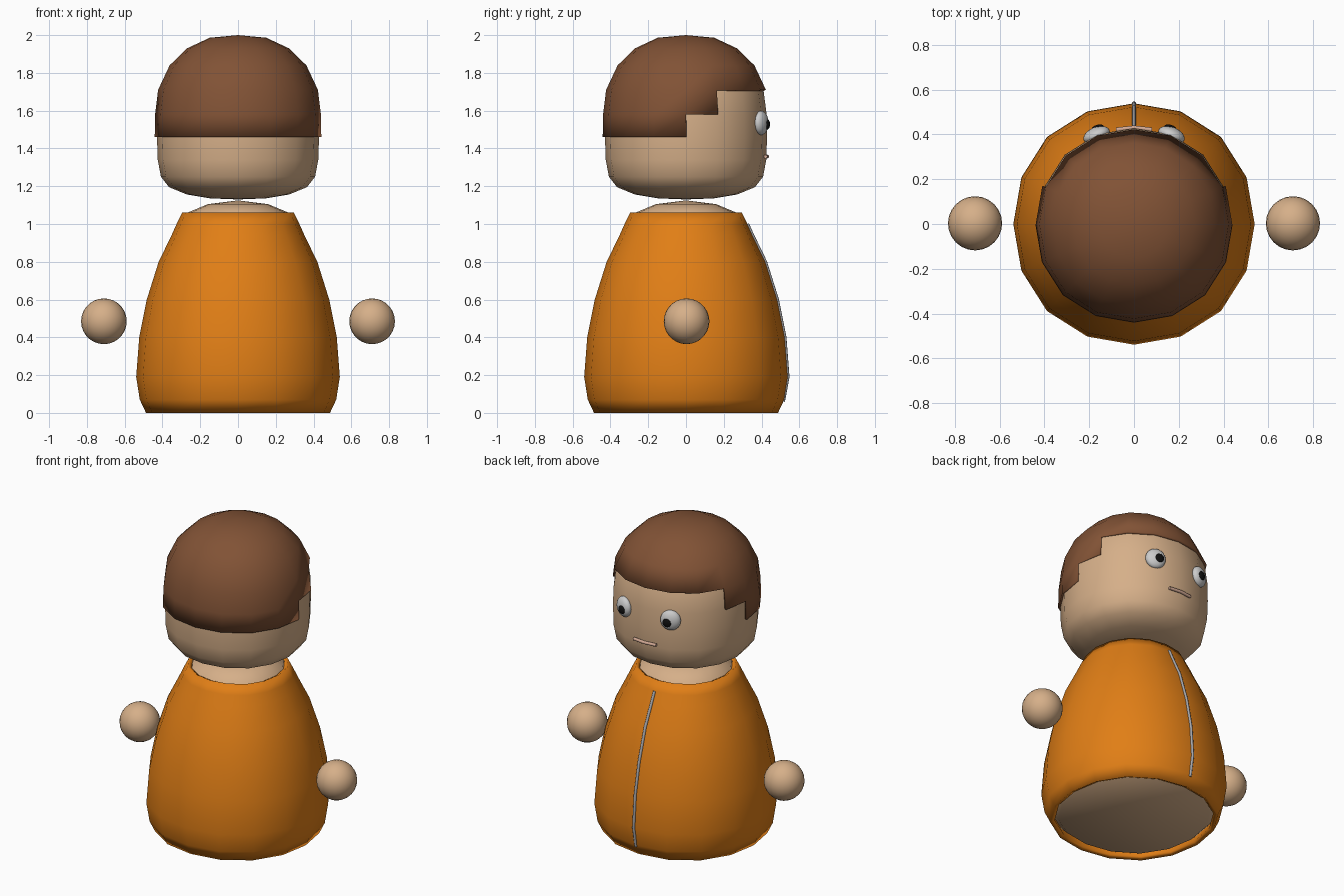
import bpy, bmesh, math
from mathutils import Vector

if "Cube" in bpy.data.objects:
    bpy.data.objects.remove(bpy.data.objects["Cube"])

SIDES = 16


def material(name, rgb):
    m = bpy.data.materials.new(name)
    m.diffuse_color = (*rgb, 1)
    m.use_nodes = True
    m.node_tree.nodes["Principled BSDF"].inputs["Base Color"].default_value = m.diffuse_color
    return m


SKIN = material("skin", (0.67, 0.43, 0.25))
CLOTH = material("orange_cloth", (0.75, 0.21, 0.008))
HAIR = material("brown_hair", (0.22, 0.085, 0.036))
WHITE = material("eye_white", (0.75, 0.75, 0.75))
BLACK = material("black", (0.005, 0.005, 0.005))
LIP = material("lip", (0.65, 0.40, 0.30))
METAL = material("metal", (0.38, 0.38, 0.40))


def finish(ob, mat, angle=60):
    ob.data.materials.append(mat)
    bpy.ops.object.select_all(action='DESELECT')
    ob.select_set(True)
    bpy.context.view_layer.objects.active = ob
    bpy.ops.object.shade_smooth_by_angle(angle=math.radians(angle))
    return ob


def lathe(name, profile, mat, keep=lambda i, z: True, shell=0):
    """Turn a bottom-to-top (radius, z) profile; slightly fuller on the diagonals."""
    bm = bmesh.new()
    rings = []
    for r, z in profile:
        ring = []
        for i in range(SIDES):
            a = math.tau * i / SIDES
            k = r * (1 + 0.02 * math.sin(2 * a) ** 2)
            ring.append(bm.verts.new((k * math.cos(a), k * math.sin(a), z)))
        rings.append(ring)
    for lo, hi, (_, z) in zip(rings, rings[1:], profile):
        for i in range(SIDES):
            j = (i + 1) % SIDES
            if keep(i, z):
                bm.faces.new((lo[i], lo[j], hi[j], hi[i]))
    bmesh.ops.delete(bm, geom=[v for v in bm.verts if not v.link_faces], context='VERTS')
    bmesh.ops.remove_doubles(bm, verts=bm.verts, dist=0.0005)
    me = bpy.data.meshes.new(name)
    bm.to_mesh(me)
    bm.free()
    ob = bpy.data.objects.new(name, me)
    bpy.context.collection.objects.link(ob)
    finish(ob, mat)
    if shell:
        mod = ob.modifiers.new("thickness", 'SOLIDIFY')
        mod.thickness = shell
        mod.offset = -1
    return ob


def ball(name, loc, size, mat, turn=0):
    bpy.ops.mesh.primitive_uv_sphere_add(segments=24, ring_count=14, location=loc,
                                         rotation=(0, 0, turn))
    ob = bpy.context.object
    ob.name = name
    ob.scale = size
    return finish(ob, mat)


def tube(name, points, radius, mat):
    cu = bpy.data.curves.new(name, 'CURVE')
    cu.dimensions = '3D'
    cu.bevel_depth = radius
    cu.bevel_resolution = 2
    cu.use_fill_caps = True
    sp = cu.splines.new('POLY')
    sp.points.add(len(points) - 1)
    for p, co in zip(sp.points, points):
        p.co = (*co, 1)
    ob = bpy.data.objects.new(name, cu)
    bpy.context.collection.objects.link(ob)
    cu.materials.append(mat)
    return ob


# Body inside the garment, showing at the neck and underneath
lathe("body", [(0, .02), (.44, .02), (.48, .06), (.505, .2), (.485, .4), (.45, .6),
               (.385, .8), (.31, .95), (.268, 1.06), (.16, 1.105), (0, 1.125)], SKIN)

# Garment shell, open at top and bottom
garment = [(.487, 0), (.52, .07), (.539, .19), (.523, .4), (.483, .6),
           (.42, .8), (.352, .94), (.325, 1.0), (.295, 1.06)]
lathe("garment", garment, CLOTH, shell=0.03)

# Zip fastener following the garment on the face side
zip_path = [(0, .515, .06)] + [(0, r, z) for r, z in garment[2:8]]
tube("zip_fastener", zip_path, 0.009, METAL)

# Head
head = [(0, 1.13), (.15, 1.136), (.27, 1.156), (.365, 1.195), (.408, 1.25), (.425, 1.34),
        (.429, 1.46), (.427, 1.58), (.41, 1.71), (.35, 1.83), (.26, 1.918), (.14, 1.972), (0, 1.985)]
lathe("head", head, SKIN)


# Hair cap with a stepped edge that rises toward the face
def hair_face(i, z):
    if i >= SIDES // 2:
        return True
    if i in (0, SIDES // 2 - 1):
        return z > 1.5
    return z > 1.65


hair = [(.441, 1.46), (.439, 1.58), (.423, 1.71), (.362, 1.84), (.27, 1.93), (.15, 1.986), (0, 2.0)]
lathe("hair", hair, HAIR, keep=hair_face, shell=0.02)

# Mirrored hands, eyes and pupils
for side, s in (("right", 1), ("left", -1)):
    ball(f"hand_{side}", (.71 * s, 0.003, .485), (.121, .121, .121), SKIN)
    ball(f"eye_{side}", (.167 * s, .397, 1.535), (.062, .036, .064), WHITE, turn=-0.38 * s)
    ball(f"pupil_{side}", (.163 * s, .429, 1.528), (.028, .014, .028), BLACK, turn=-0.3 * s)

# Mouth
tube("mouth", [(-.08, .421, 1.357), (0, .43, 1.357), (.08, .421, 1.357)], 0.01, LIP)
